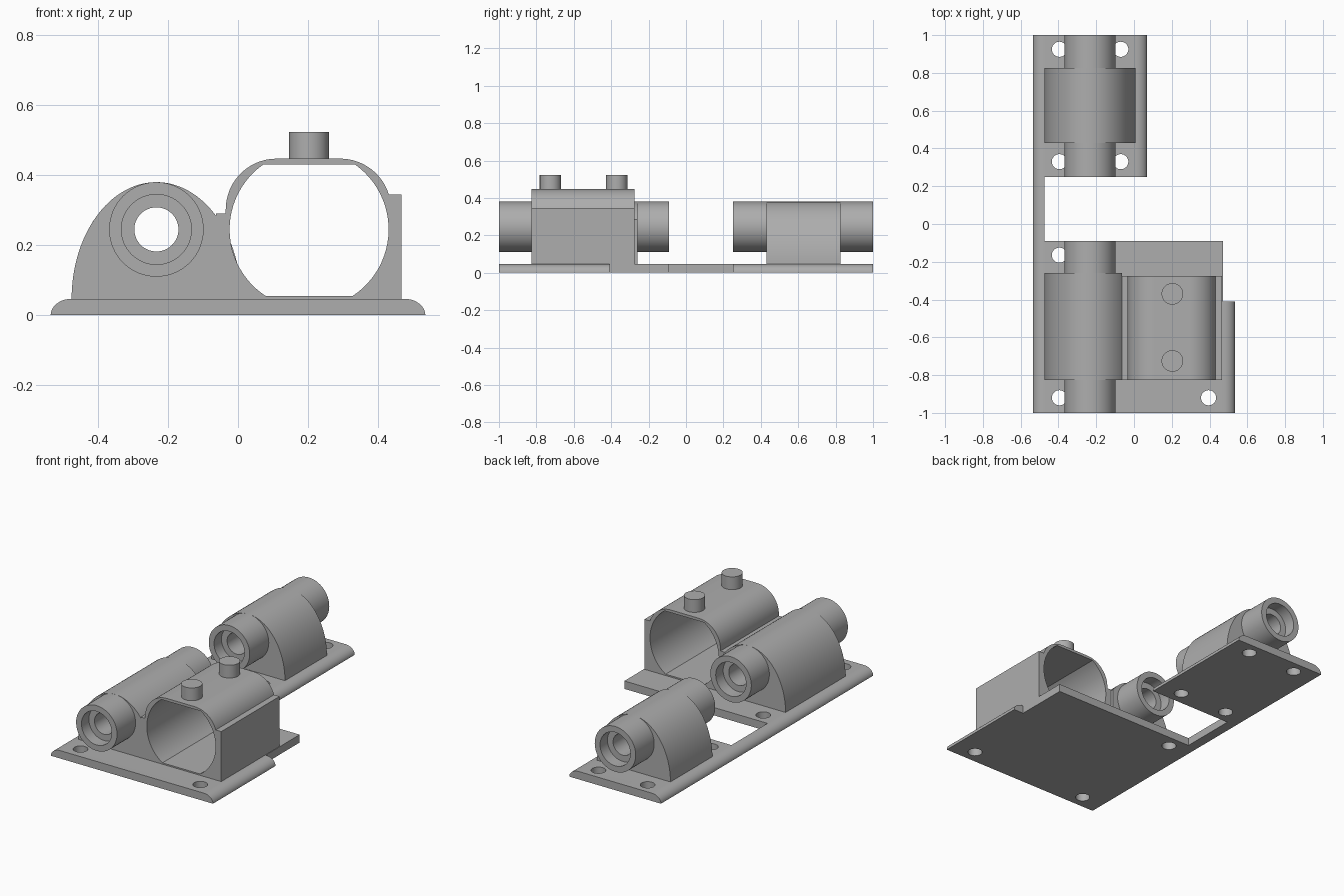
import bpy, bmesh
from math import pi, sin, cos, acos, asin, radians

if "Cube" in bpy.data.objects:
    bpy.data.objects.remove(bpy.data.objects["Cube"])

grey = bpy.data.materials.new("plain grey")
grey.use_nodes = True
grey.diffuse_color = (0.42, 0.42, 0.42, 1)
grey.node_tree.nodes["Principled BSDF"].inputs["Base Color"].default_value = (0.42, 0.42, 0.42, 1)

THICK = 0.047           # base plate
EDGE = 0.06             # width of the rounded plate edge
TUBE_X, AXIS_Z = -0.233, 0.245
TUBE_R = 0.135
BAY_X, BAY_R = 0.2, 0.227


def finish(name, bm):
    bmesh.ops.remove_doubles(bm, verts=bm.verts, dist=1e-5)
    bmesh.ops.recalc_face_normals(bm, faces=bm.faces)
    mesh = bpy.data.meshes.new(name)
    bm.to_mesh(mesh)
    bm.free()
    mesh.materials.append(grey)
    ob = bpy.data.objects.new(name, mesh)
    bpy.context.collection.objects.link(ob)
    return ob


def extrude_y(name, profile, y0, y1):
    """Solid with an (x, z) outline running from y0 to y1."""
    bm = bmesh.new()
    face = bm.faces.new([bm.verts.new((x, y0, z)) for x, z in profile])
    new = bmesh.ops.extrude_face_region(bm, geom=[face])["geom"]
    bmesh.ops.translate(bm, vec=(0, y1 - y0, 0),
                        verts=[v for v in new if isinstance(v, bmesh.types.BMVert)])
    return finish(name, bm)


def arc(cx, cz, rx, rz, a0, a1, n=24):
    return [(cx + rx * cos(a0 + (a1 - a0) * i / n),
             cz + rz * sin(a0 + (a1 - a0) * i / n)) for i in range(n + 1)]


def cylinder_z(name, x, y, z0, z1, r):
    bm = bmesh.new()
    bmesh.ops.create_cone(bm, cap_ends=True, segments=48, radius1=r, radius2=r, depth=z1 - z0)
    bmesh.ops.translate(bm, verts=bm.verts, vec=(x, y, (z0 + z1) / 2))
    return finish(name, bm)


def cut(ob, cutter):
    cutter.hide_render = True
    mod = ob.modifiers.new("cut", 'BOOLEAN')
    mod.operation = 'DIFFERENCE'
    mod.solver = 'EXACT'
    mod.object = cutter
    bpy.context.view_layer.objects.active = ob
    bpy.ops.object.modifier_apply(modifier=mod.name)
    bpy.data.objects.remove(cutter)


def smooth(ob):
    bpy.ops.object.select_all(action='DESELECT')
    ob.select_set(True)
    bpy.context.view_layer.objects.active = ob
    bpy.ops.object.shade_smooth_by_angle(angle=radians(30))


def plate(name, x1, y0, y1, right_round, holes=()):
    """Base section with a rounded left edge and an optional rounded right edge."""
    x0 = -0.535
    outline = arc(x0 + EDGE, 0, EDGE, THICK, pi, pi / 2, 10)
    if right_round:
        outline += arc(x1 - EDGE, 0, EDGE, THICK, pi / 2, 0, 10)
    else:
        outline += [(x1, THICK), (x1, 0)]
    ob = extrude_y(name, outline, y0, y1)
    for x, y in holes:
        cut(ob, cylinder_z("hole_cutter", x, y, -0.05, 0.1, 0.04))
    smooth(ob)


def tube(name, y0, y1, step=0.07):
    """Bearing tube with a wider bore at both mouths."""
    wide, bore = 0.1, 0.063
    section = [(TUBE_R, y0), (TUBE_R, y1), (wide, y1), (wide, y1 - step),
               (bore, y1 - step), (bore, y0 + step), (wide, y0 + step), (wide, y0)]
    bm = bmesh.new()
    n = 64
    rings = [[bm.verts.new((TUBE_X + r * cos(2 * pi * i / n), y, AXIS_Z + r * sin(2 * pi * i / n)))
              for r, y in section] for i in range(n)]
    for i in range(n):
        a, b = rings[i], rings[(i + 1) % n]
        for j in range(len(section)):
            k = (j + 1) % len(section)
            bm.faces.new((a[j], a[k], b[k], b[j]))
    smooth(finish(name, bm))


def saddle(name, y0, y1, right):
    """Arched block around a tube, cut off upright at x = right."""
    half, high = 0.242, 0.333
    end = acos(min(1, (right - TUBE_X) / half))
    outline = arc(TUBE_X, THICK, half, high, pi, end, 48)
    if end > 0.01:
        outline.append((right, THICK))
    ob = extrude_y(name, outline, y0, y1)
    cut(ob, extrude_y("tube_cutter", arc(TUBE_X, AXIS_Z, 0.13, 0.13, 0, 2 * pi, 64)[:-1],
                      y0 - 0.1, y1 + 0.1))
    smooth(ob)


# Base plate sections
plate("front_plate", 0.535, -1, -0.41, True, [(-0.395, -0.92), (0.395, -0.92)])
plate("middle_plate", 0.47, -0.41, -0.09, False, [(-0.395, -0.165)])
plate("side_rail", -0.475, -0.09, 0.25, False)
plate("back_plate", 0.07, 0.25, 1, True,
      [(x, y) for x in (-0.395, -0.07) for y in (0.33, 0.925)])

# Bearing tubes and their saddles
tube("front_tube", -1, -0.09)
tube("back_tube", 0.25, 1)
saddle("front_saddle", -0.825, -0.26, -0.063)
saddle("back_saddle", 0.43, 0.825, TUBE_X + 0.242)

# Large housing with rounded shoulders and side walls
R = 0.145
top = 0.447
shoulder = top - R
outline = [(-0.063, THICK), (0.467, THICK), (0.467, 0.345)]
outline += arc(0.292, shoulder, R, R, asin((0.345 - shoulder) / R), pi / 2)
outline += arc(0.11, shoulder, R, R, pi / 2, pi)
outline += [(-0.035, 0.29), (-0.063, 0.29)]
housing = extrude_y("housing", outline, -0.825, -0.275)

# Bay through the housing: a circle flattened above and below
up, down = asin(0.186 / BAY_R), asin(0.19 / BAY_R)
bay = arc(BAY_X + 0.003, AXIS_Z, BAY_R, BAY_R, -down, up)
bay += arc(BAY_X + 0.003, AXIS_Z, BAY_R, BAY_R, pi - up, pi + down)
cut(housing, extrude_y("bay_cutter", bay, -1, -0.1))
smooth(housing)

# Pegs on top
for label, y in (("front", -0.725), ("back", -0.37)):
    smooth(cylinder_z(label + "_peg", BAY_X + 0.003, y, top - 0.008, 0.523, 0.057))
